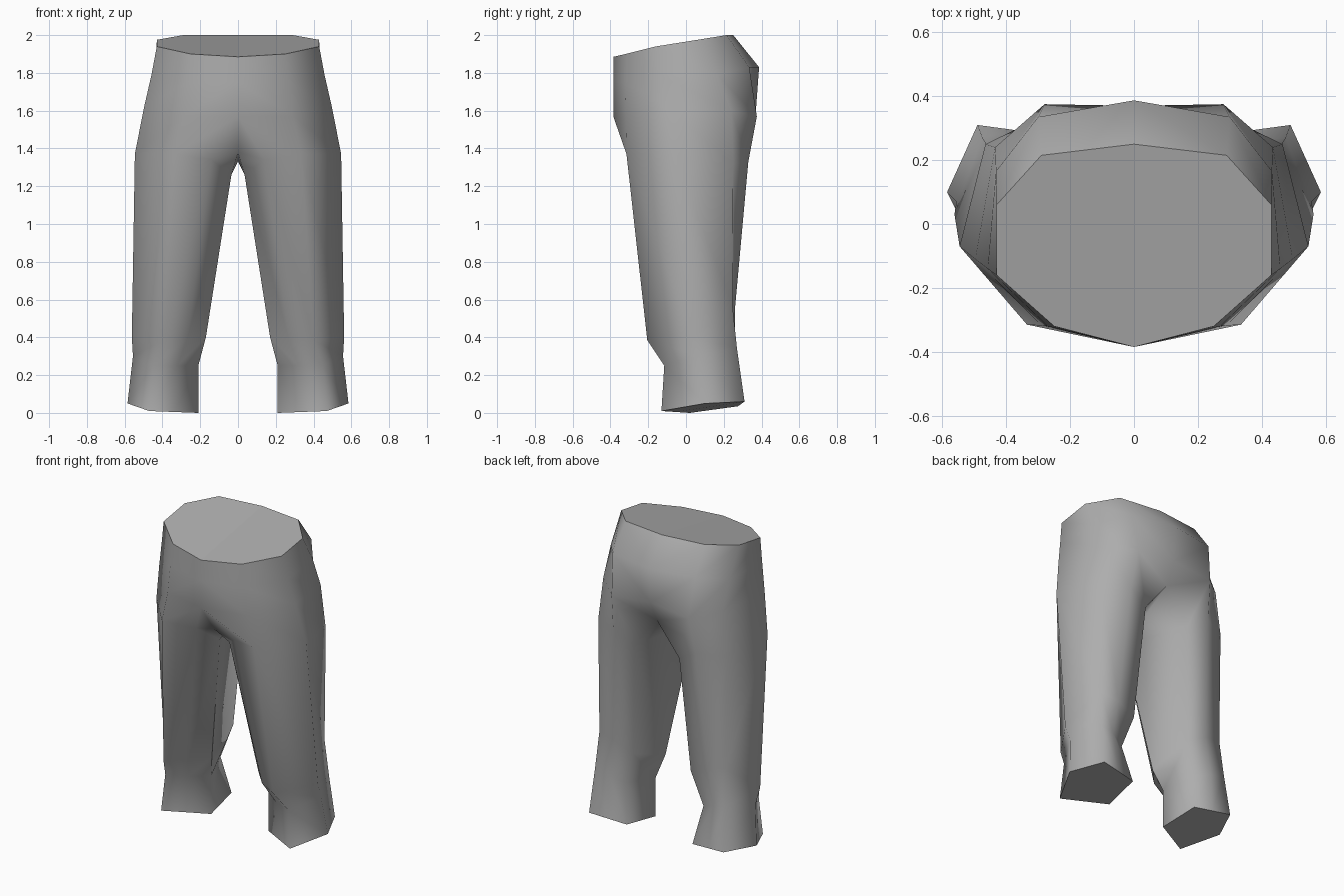
import bpy, bmesh

if "Cube" in bpy.data.objects:
    bpy.data.objects.remove(bpy.data.objects["Cube"])

cloth = bpy.data.materials.new("grey cloth")
cloth.diffuse_color = (0.42, 0.42, 0.42, 1)
cloth.use_nodes = True
cloth.node_tree.nodes["Principled BSDF"].inputs["Base Color"].default_value = cloth.diffuse_color

bm = bmesh.new()


def ring(*pts):
    return [bm.verts.new(p) for p in pts]


def strip(upper, lower, closed=False):
    n = len(upper)
    for i in range(n if closed else n - 1):
        j = (i + 1) % n
        bm.faces.new((upper[i], lower[i], lower[j], upper[j]))


# Half rings of the body, from front centre round the side to back centre
waist = ring((0, -.385, 1.885), (.25, -.32, 1.90), (.43, -.16, 1.94),
             (.43, .06, 1.975), (.29, .215, 2), (0, .25, 2))
seat = ring((0, -.385, 1.75), (.27, -.32, 1.75), (.458, -.14, 1.79),
            (.432, .165, 1.79), (.30, .335, 1.83), (0, .387, 1.83))
hips = ring((0, -.385, 1.57), (.29, -.318, 1.57), (.497, -.11, 1.62),
            (.435, .24, 1.60), (.28, .375, 1.57), (0, .37, 1.60))
strip(waist, seat)
strip(seat, hips)

# Leg rings: front, outer, outer back, back, inner back, inner, inner front
thigh = ring((.335, -.315, 1.37), (.546, -.07, 1.37), (.465, .25, 1.32),
             (.30, .33, 1.33), (.165, .305, 1.25), (.035, -.14, 1.26),
             (.14, -.235, 1.34))
knee = ring((.40, -.205, .385), (.562, .03, .40), (.46, .245, .58),
            (.34, .26, .56), (.21, .25, .50), (.17, -.03, .40),
            (.27, -.135, .39))
ankle = ring((.45, -.115, .25), (.556, .07, .30), (.475, .27, .34),
             (.38, .26, .32), (.285, .225, .28), (.21, .02, .25),
             (.32, -.06, .25))
hem = ring((.47, -.13, .01), (.585, .10, .05), (.49, .31, .06),
           (.365, .293, .048), (.24, .275, .035), (.21, .02, 0),
           (.34, -.055, .005))
strip(hips[1:5], thigh[:4])
strip(thigh, knee, True)
strip(knee, ankle, True)
strip(ankle, hem, True)

# Crotch panels joining the body to the inner thigh
front, under, back = ring((0, -.25, 1.38), (0, -.10, 1.33), (0, .305, 1.46))
t = thigh
for f in ((hips[0], front, t[6]), (hips[0], t[6], t[0], hips[1]),
          (front, t[5], t[6]), (front, under, t[5]), (under, back, t[5]),
          (back, t[4], t[5]), (hips[4], t[3], t[4], back),
          (hips[4], back, hips[5])):
    bm.faces.new(f)

for f in bm.faces:
    f.smooth = True

# Crease along the inside of the leg
for a, b in ((thigh[5], knee[5]), (knee[5], ankle[5])):
    bm.edges.get((a, b)).smooth = False

# Flat caps closing the waist and the hem
for loop in (waist, hem):
    cap = bm.faces.new(loop)
    cap.smooth = False
    for e in cap.edges:
        e.smooth = False
bmesh.ops.recalc_face_normals(bm, faces=bm.faces)
top_cap = max(bm.faces, key=lambda f: f.calc_center_median().z)
if top_cap.normal.z < 0:
    bmesh.ops.reverse_faces(bm, faces=bm.faces)

mesh = bpy.data.meshes.new("trousers")
bm.to_mesh(mesh)
bm.free()
mesh.materials.append(cloth)
trousers = bpy.data.objects.new("trousers", mesh)
bpy.context.collection.objects.link(trousers)

# Mirror the right half to the left
mirror = trousers.modifiers.new("mirror", 'MIRROR')
mirror.use_clip = True
mirror.merge_threshold = 0.001
